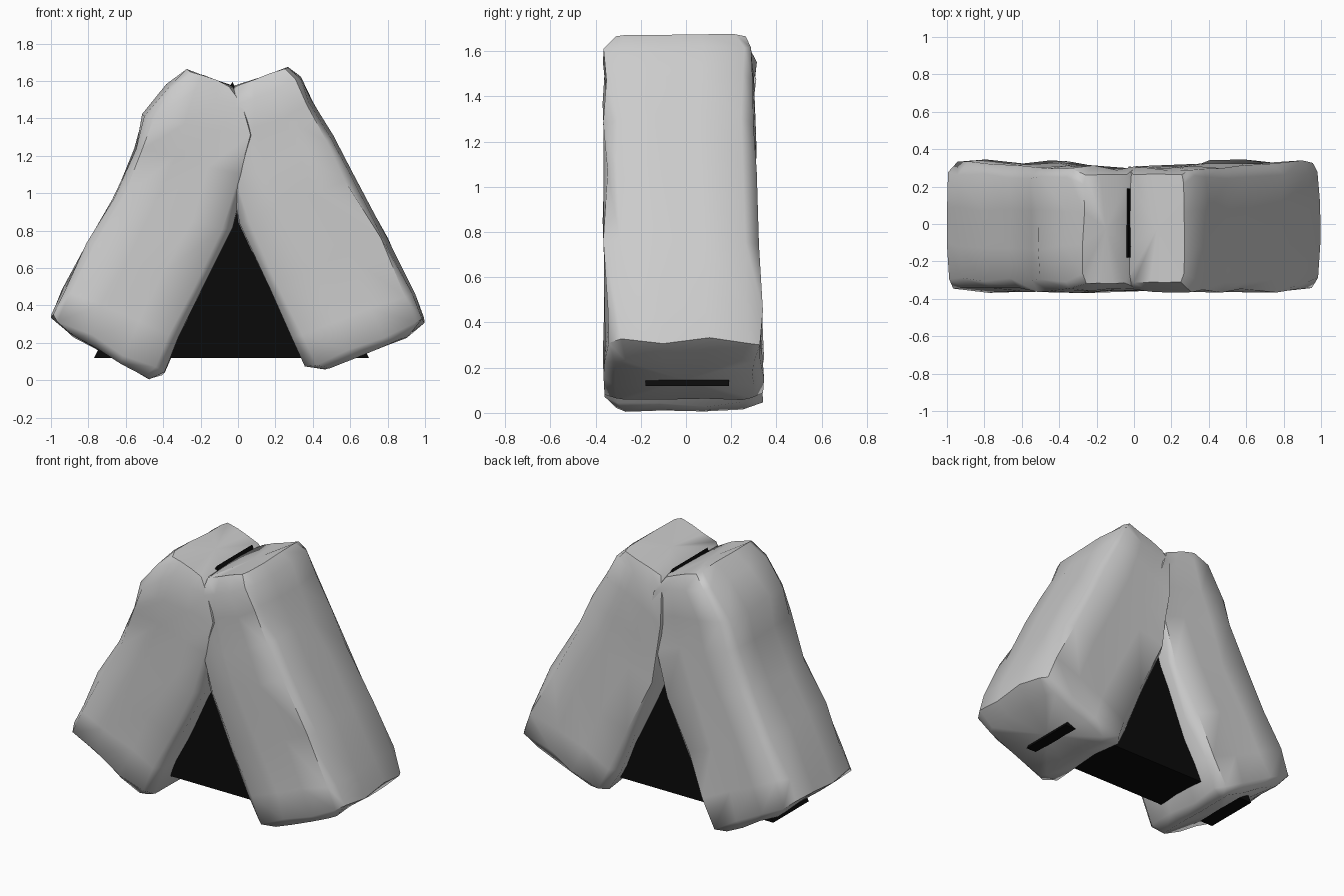
import bpy, bmesh, math, random
from mathutils import Vector

if "Cube" in bpy.data.objects:
    bpy.data.objects.remove(bpy.data.objects["Cube"], do_unlink=True)
random.seed(4)


def material(name, value):
    m = bpy.data.materials.new(name)
    m.use_nodes = True
    colour = (value, value, value, 1)
    m.diffuse_color = colour
    m.node_tree.nodes["Principled BSDF"].inputs["Base Color"].default_value = colour
    return m


stone = material("pale grey stone", 0.6)
dark = material("black interior", 0.003)


def finish(name, bm, mat):
    bmesh.ops.recalc_face_normals(bm, faces=bm.faces)
    me = bpy.data.meshes.new(name)
    bm.to_mesh(me)
    bm.free()
    me.materials.append(mat)
    ob = bpy.data.objects.new(name, me)
    bpy.context.collection.objects.link(ob)
    return ob


# Chamfered cross-section: u runs outer to inner, v runs front to back
side = [(1, -0.84), (1, -0.3), (1, 0.3), (1, 0.84), (0.88, 1), (0.3, 1), (-0.3, 1), (-0.88, 1)]
section = side + [(-u, -v) for u, v in side]


def slab(name, stations):
    """Loft a rough stone through (outer x, outer z, inner x, inner z) stations."""
    bm = bmesh.new()
    rings = []
    for i, (ox, oz, ix, iz) in enumerate(stations):
        end = i in (0, len(stations) - 1)
        outer, inner = Vector((ox, 0, oz)), Vector((ix, 0, iz))
        back = 0.30 + 0.05 * max(0, 1 - oz)
        shrink = 0.88 if end else 1
        ring = []
        for u, v in section:
            p = outer.lerp(inner, (u + 1) / 2)
            y = (back - 0.355) / 2 + v * shrink * (back + 0.355) / 2
            rough = 0.006 if end else 0.014
            p += Vector((random.uniform(-rough, rough),
                         y + random.uniform(-rough, rough),
                         random.uniform(-rough, rough)))
            ring.append(bm.verts.new(p))
        rings.append(ring)
    n = len(section)
    for a, b in zip(rings, rings[1:]):
        for k in range(n):
            j = (k + 1) % n
            bm.faces.new((a[k], a[j], b[j], b[k]))
    caps = [bm.faces.new(rings[0]), bm.faces.new(rings[-1])]
    bmesh.ops.poke(bm, faces=caps)
    ob = finish(name, bm, stone)
    bpy.ops.object.select_all(action="DESELECT")
    ob.select_set(True)
    bpy.context.view_layer.objects.active = ob
    bpy.ops.object.shade_smooth_by_angle(angle=math.radians(55))


# Two stones leaning against each other
slab("left_leaning_stone", [
    (0.90, 0.23, 0.47, 0.06), (0.99, 0.32, 0.37, 0.08), (0.94, 0.47, 0.30, 0.22),
    (0.79, 0.77, 0.17, 0.50), (0.61, 1.09, 0.01, 0.85), (0.50, 1.30, -0.03, 1.05),
    (0.39, 1.49, -0.06, 1.25), (0.33, 1.61, -0.06, 1.46), (0.27, 1.67, -0.02, 1.57)])
slab("right_leaning_stone", [
    (-0.90, 0.25, -0.48, 0.01), (-0.99, 0.34, -0.40, 0.04), (-0.93, 0.49, -0.32, 0.22),
    (-0.80, 0.73, -0.20, 0.47), (-0.66, 0.98, -0.04, 0.80), (-0.55, 1.23, 0.05, 1.10),
    (-0.50, 1.41, 0.09, 1.30), (-0.37, 1.58, 0.04, 1.47), (-0.27, 1.66, -0.03, 1.57)])

# Dark triangular block filling the gap
bm = bmesh.new()
ends = [[bm.verts.new((x, y, z)) for x, z in ((-0.77, 0.12), (0.70, 0.12), (-0.03, 1.595))]
        for y in (-0.18, 0.19)]
for tri in ends:
    bm.faces.new(tri)
for k in range(3):
    j = (k + 1) % 3
    bm.faces.new((ends[0][k], ends[0][j], ends[1][j], ends[1][k]))
finish("dark_inner_wedge", bm, dark)
